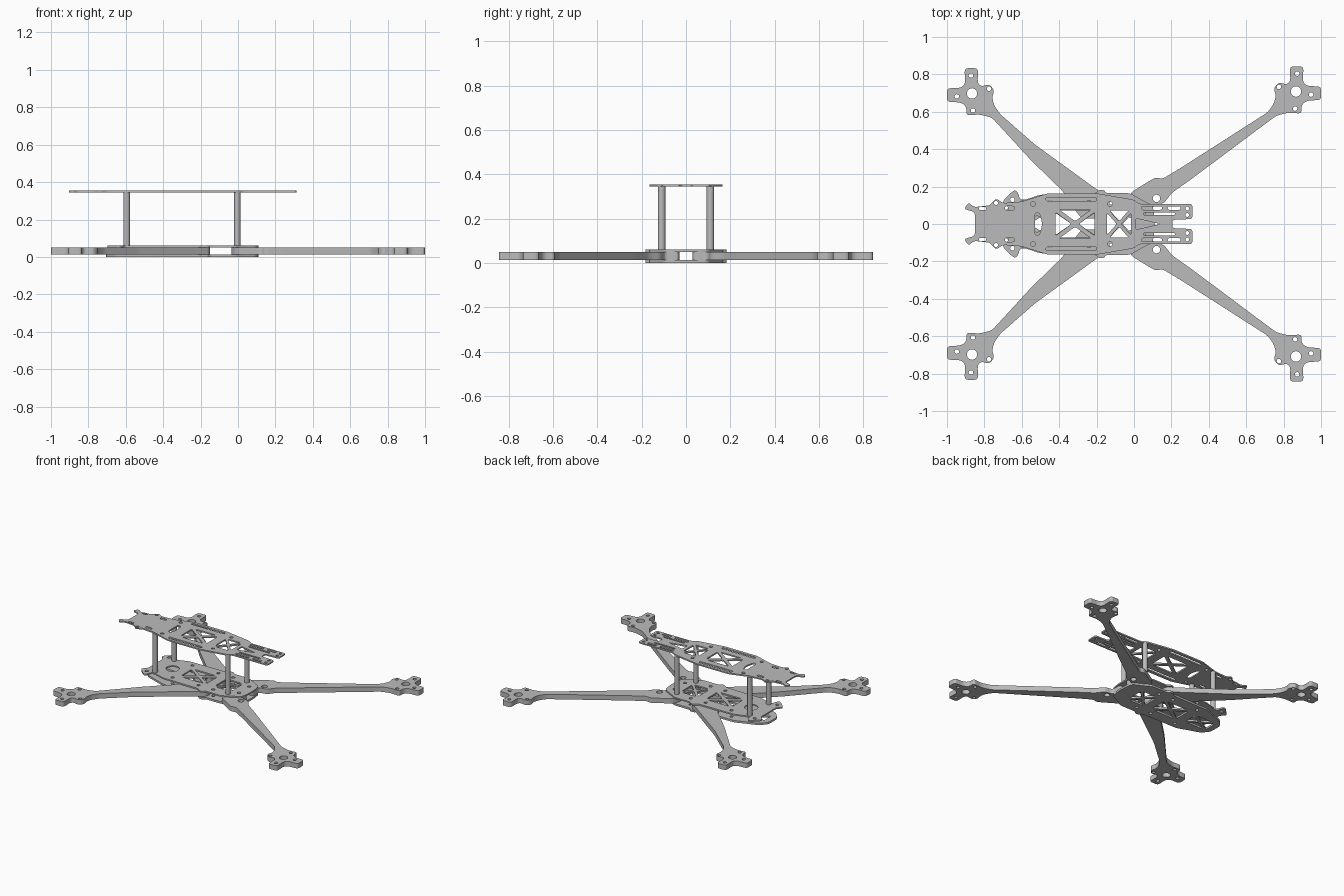
import bpy
from math import cos, sin, tau
from mathutils import Vector

cube = bpy.data.objects.get("Cube")
if cube:
    bpy.data.objects.remove(cube, do_unlink=True)

grey = bpy.data.materials.new("light_grey")
grey.use_nodes = True
colour = (0.5, 0.5, 0.5, 1)
grey.diffuse_color = colour
grey.node_tree.nodes["Principled BSDF"].inputs["Base Color"].default_value = colour


# Outline helpers
def rounded(points, radius=0.02, steps=4):
    """Replace every corner of a closed outline by a short arc."""
    pts = [Vector(p) for p in points]
    result = []
    for i, corner in enumerate(pts):
        before, after = pts[i - 1] - corner, pts[(i + 1) % len(pts)] - corner
        a = corner + before.normalized() * min(radius, before.length * 0.48)
        b = corner + after.normalized() * min(radius, after.length * 0.48)
        for s in range(steps + 1):
            t = s / steps
            result.append(a * (1 - t) ** 2 + corner * 2 * t * (1 - t) + b * t * t)
    return result


def circle(x, y, radius, sides=20):
    return [Vector((x + radius * cos(tau * i / sides), y + radius * sin(tau * i / sides)))
            for i in range(sides)]


def slot(x0, x1, y, half):
    return rounded([(x0, y - half), (x1, y - half), (x1, y + half), (x0, y + half)], half)


def flip(outline):
    return [Vector((p[0], -p[1])) for p in reversed(outline)]


def both(holes):
    return holes + [flip(h) for h in holes]


def symmetric(half):
    return [Vector(p) for p in half] + flip(half)


def x_brace(x0, x1, half, size=0.74):
    """Four triangular cutouts that leave an X of material."""
    corners = [Vector(c) for c in ((x0, -half), (x1, -half), (x1, half), (x0, half))]
    middle = Vector(((x0 + x1) / 2, 0))
    cutouts = []
    for i in range(4):
        tri = [corners[i], corners[(i + 1) % 4], middle]
        centre = sum(tri, Vector((0, 0))) / 3
        cutouts.append(rounded([centre + (p - centre) * size for p in tri], 0.012))
    return cutouts


def plate(name, outline, holes, z0, z1):
    """Flat sheet cut from an outline with holes."""
    curve = bpy.data.curves.new(name, "CURVE")
    curve.dimensions = "2D"
    curve.fill_mode = "BOTH"
    curve.extrude = (z1 - z0) / 2
    for loop in [outline] + holes:
        spline = curve.splines.new("POLY")
        spline.points.add(len(loop) - 1)
        for point, p in zip(spline.points, loop):
            point.co = (p[0], p[1], 0, 1)
        spline.use_cyclic_u = True
    temp = bpy.data.objects.new(name + "_curve", curve)
    bpy.context.collection.objects.link(temp)
    graph = bpy.context.evaluated_depsgraph_get()
    mesh = bpy.data.meshes.new_from_object(temp.evaluated_get(graph))
    bpy.data.objects.remove(temp, do_unlink=True)
    mesh.materials.clear()
    mesh.materials.append(grey)
    for face in mesh.polygons:
        face.use_smooth = False
        face.material_index = 0
    obj = bpy.data.objects.new(name, mesh)
    obj.location.z = (z0 + z1) / 2
    bpy.context.collection.objects.link(obj)
    return obj


# Arms: a shared motor mount outline joined to a different root at each end
MOUNT = [(-.15, -.11), (-.118, -.064), (-.107, -.02), (-.12, .016), (-.092, .05),
         (-.05, .037), (-.03, .055), (-.032, .135), (.04, .135), (.037, .05),
         (.06, .03), (.134, .027), (.134, -.045), (.06, -.048), (.03, -.07),
         (.03, -.118), (-.04, -.112), (-.107, -.13)]
MOUNT_HOLES = [(0, 0, .028), (.006, .096, .012), (.081, -.016, .012),
               (-.005, -.091, .012), (-.091, .025, .012)]
LEFT_ROOT = [(.3, .235), (.2, .165), (.16, .11), (.1, .1), (.1, .03), (-.03, .03),
             (-.035, .12), (-.015, .17), (.09, .235), (.12, .25), (.15, .24), (.25, .3)]
RIGHT_ROOT = [(-.55, .34), (-.385, .18), (-.32, .08), (-.28, .03), (-.15, .03),
              (-.15, .15), (-.22, .2), (-.53, .425)]


def arms(name, side, hub_y, root, screws):
    hub_x = side * 0.866
    outline = rounded([(hub_x + side * x, hub_y + y) for x, y in MOUNT] + root)
    holes = [circle(hub_x + side * x, hub_y + y, r) for x, y, r in MOUNT_HOLES]
    holes += [circle(*s) for s in screws]
    plate("back_" + name, outline, holes, 0.014, 0.05)
    plate("front_" + name, flip(outline), [flip(h) for h in holes], 0.014, 0.05)


arms("left_arm", 1, 0.708, LEFT_ROOT, [(.12, .137, .02), (.03, .07, .012)])
arms("right_arm", -1, 0.698, RIGHT_ROOT, [(-.27, .13, .012), (-.2, .07, .012)])

# Lower plates that clamp the arm roots
BODY = [(.11, .03), (.1, .1), (.03, .135), (-.02, .165), (-.15, .165), (-.16, .183),
        (-.19, .183), (-.21, .16), (-.5, .157)]
EARS = [(-.58, .13), (-.61, .13), (-.62, .17), (-.64, .183), (-.705, .12),
        (-.67, .09), (-.67, .03)]
TAIL = [(-.6, .12), (-.66, .1), (-.705, .05)]
screw_holes = both([circle(x, .115, .012) for x in (-.45, -.24, -.12)])
frame_cuts = x_brace(-.43, -.2, .08) + x_brace(-.15, 0, .08)
plate("bottom_plate", rounded(symmetric(BODY + TAIL)),
      screw_holes + frame_cuts + x_brace(-.67, -.48, .06), 0, 0.014)
plate("middle_plate", rounded(symmetric(BODY + EARS)),
      screw_holes + frame_cuts + [circle(-.53, 0, .045)]
      + both([circle(-.65, .13, .012), circle(.05, .06, .012)]), 0.05, 0.06)

# Top plate with forked end, strap slots and braced windows
TOP = [(.205, .022), (.312, .027), (.312, .107), (.03, .107), (0, .13), (-.2, .164),
       (-.46, .164), (-.6, .12), (-.7, .112), (-.738, .137), (-.77, .1), (-.855, .09),
       (-.885, .115), (-.908, .08), (-.855, .065), (-.85, .045)]
details = both([
    slot(-.47, -.2, .133, .01), slot(-.69, -.64, .085, .01), slot(-.83, -.79, .083, .008),
    slot(.04, .15, .085, .009), slot(.18, .25, .085, .009), slot(.05, .22, .055, .006),
    circle(-.54, .107, .012), circle(-.128, .107, .012), circle(-.738, .112, .011),
    circle(.285, .083, .01), circle(.285, .048, .01)])
windows = x_brace(-.43, -.2, .085) + x_brace(-.15, -.01, .08)
windows.append(rounded([(-.53, -.06), (-.505, -.06), (-.49, 0), (-.505, .06), (-.53, .06)]))
windows.append(rounded([(.01, -.03), (.14, 0), (.01, .03)], .01))
plate("top_plate", rounded(symmetric(TOP), 0.015), details + windows, 0.345, 0.355)

# Four standoffs between the middle and top plates
for end, x in (("right", -.595), ("left", -.004)):
    for face, y in (("front", -.11), ("back", .11)):
        bpy.ops.mesh.primitive_cylinder_add(vertices=24, radius=0.017, depth=0.285,
                                            location=(x, y, 0.2025))
        post = bpy.context.object
        post.name = face + "_" + end + "_standoff"
        post.data.materials.append(grey)
        bpy.ops.object.shade_smooth_by_angle()
